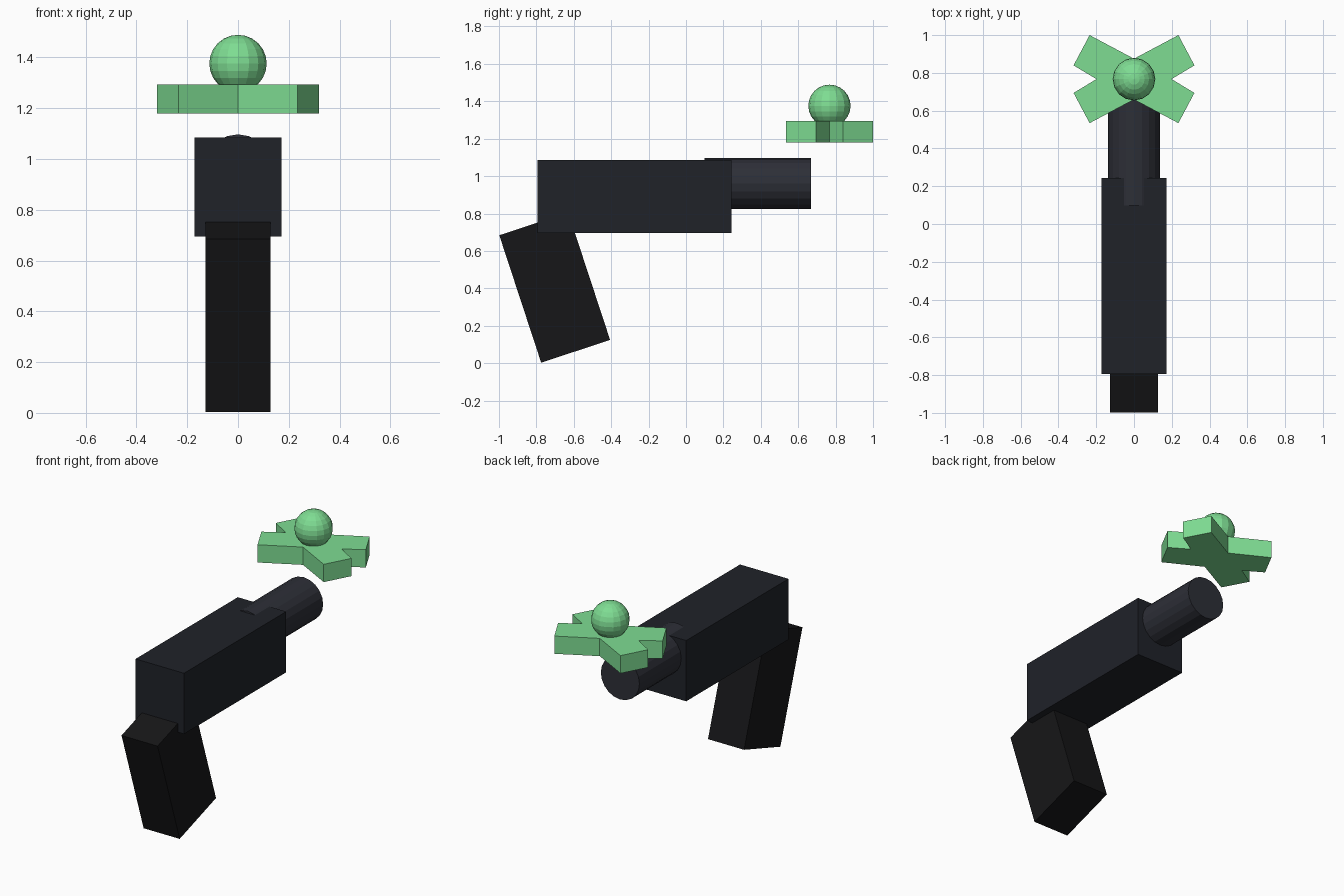
import bpy, bmesh, math
from mathutils import Vector

if "Cube" in bpy.data.objects:
    bpy.data.objects.remove(bpy.data.objects["Cube"])


def material(name, r, g, b):
    m = bpy.data.materials.new(name)
    m.diffuse_color = (r, g, b, 1)
    m.use_nodes = True
    m.node_tree.nodes["Principled BSDF"].inputs["Base Color"].default_value = m.diffuse_color
    return m


def finish(obj, name, mat):
    obj.name = obj.data.name = name
    obj.data.materials.append(mat)
    return obj


def box(name, loc, size, mat, tilt=0):
    bpy.ops.mesh.primitive_cube_add(size=1, location=loc, rotation=(tilt, 0, 0))
    obj = bpy.context.object
    obj.scale = size
    return finish(obj, name, mat)


def prism(name, points, z0, z1, mat):
    bm = bmesh.new()
    face = bm.faces.new([bm.verts.new((x, y, z0)) for x, y in points])
    top = bmesh.ops.extrude_face_region(bm, geom=[face])["geom"]
    bmesh.ops.translate(bm, vec=(0, 0, z1 - z0),
                        verts=[v for v in top if isinstance(v, bmesh.types.BMVert)])
    bmesh.ops.recalc_face_normals(bm, faces=bm.faces)
    mesh = bpy.data.meshes.new(name)
    bm.to_mesh(mesh)
    bm.free()
    obj = bpy.data.objects.new(name, mesh)
    bpy.context.collection.objects.link(obj)
    return finish(obj, name, mat)


body_mat = material("dark_blue_grey", 0.014, 0.016, 0.022)
barrel_mat = material("gunmetal", 0.026, 0.028, 0.038)
grip_mat = material("black", 0.008, 0.008, 0.009)
green = material("green", 0.21, 0.72, 0.29)

# Body and slanted grip
box("body", (0, -0.275, 0.89), (0.344, 1.037, 0.39), body_mat)
box("grip", (0, -0.702, 0.404), (0.256, 0.388, 0.717), grip_mat, math.radians(18.2))

# Barrel, sunk into the top of the body
bpy.ops.mesh.primitive_cylinder_add(vertices=20, radius=0.137, depth=0.57,
                                    location=(0, 0.383, 0.96),
                                    rotation=(math.pi / 2, 0, 0))
finish(bpy.context.object, "barrel", barrel_mat)

# Four-armed sight plate: one quarter of the outline mirrored round the centre
cy = 0.767
quarter = [(0.199, 0), (0.32, 0.073), (0.235, 0.233), (0, 0.108)]
half = quarter + [(-x, y) for x, y in reversed(quarter[:3])]
outline = half + [(x, -y) for x, y in reversed(half[1:-1])]
prism("cross_plate", [(x, y + cy) for x, y in outline], 1.18, 1.294, green)

# Ball on top of the plate
bpy.ops.mesh.primitive_uv_sphere_add(segments=16, ring_count=12, radius=0.113,
                                     location=(0, cy, 1.376))
finish(bpy.context.object, "ball", green)
